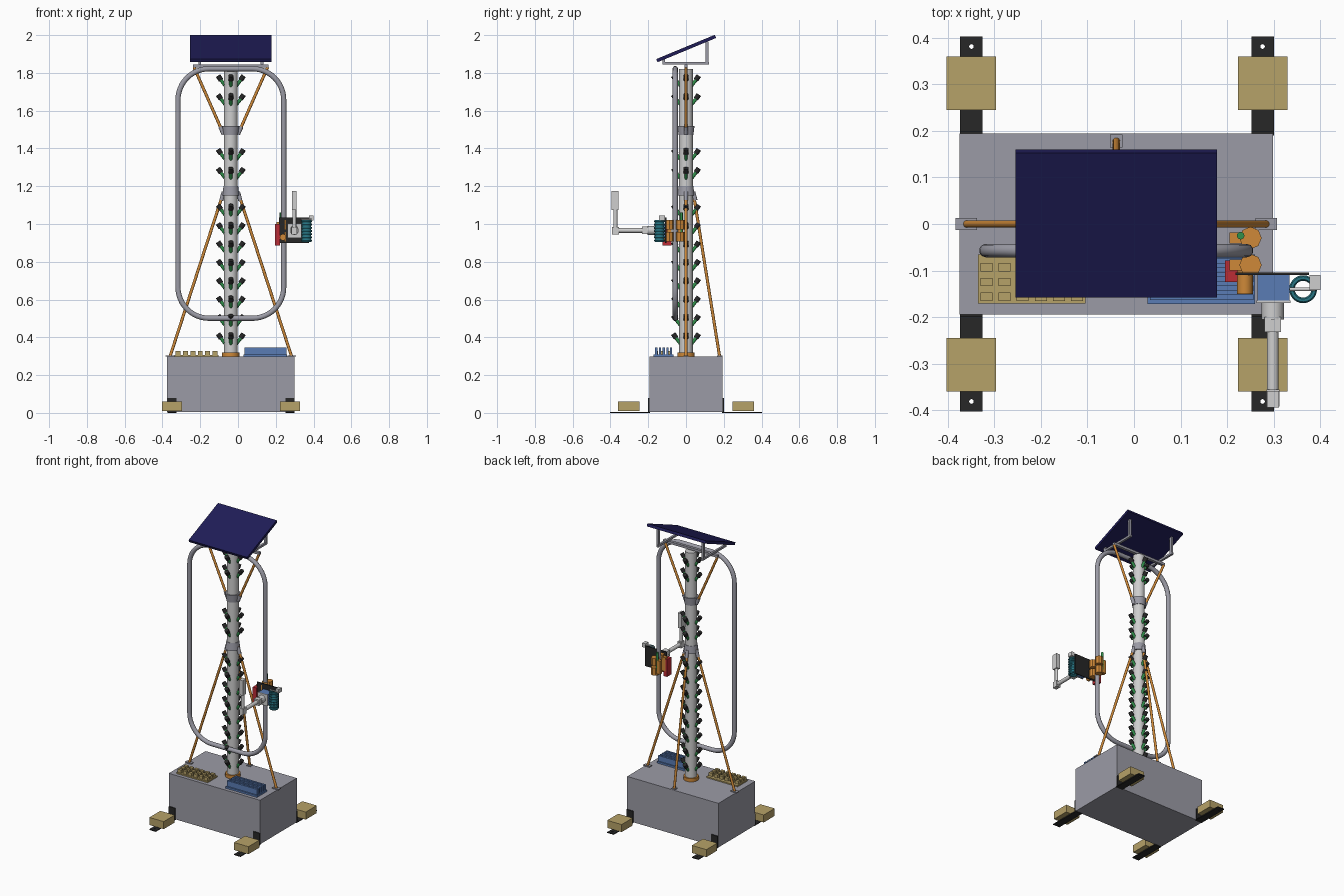
import bpy, bmesh
from math import sin, cos, pi, radians
from mathutils import Vector, Matrix

cube = bpy.data.objects.get("Cube")
if cube:
    bpy.data.objects.remove(cube, do_unlink=True)


def material(name, rgb):
    m = bpy.data.materials.new(name)
    m.use_nodes = True
    m.diffuse_color = (*rgb, 1)
    m.node_tree.nodes["Principled BSDF"].inputs["Base Color"].default_value = (*rgb, 1)
    return m


GREY = material("steel grey", (0.33, 0.33, 0.38))
LIGHT = material("light grey", (0.62, 0.62, 0.62))
ORANGE = material("orange", (0.62, 0.25, 0.04))
NAVY = material("navy", (0.014, 0.012, 0.095))
TAN = material("tan", (0.47, 0.36, 0.14))
BLUE = material("blue", (0.1, 0.2, 0.46))
TEAL = material("teal", (0.02, 0.18, 0.23))
RED = material("red", (0.5, 0.025, 0.035))
GREEN = material("green", (0.03, 0.28, 0.07))
BLACK = material("black", (0.02, 0.02, 0.02))


def finish(name, bm, mat, smooth=False):
    me = bpy.data.meshes.new(name)
    bm.to_mesh(me)
    bm.free()
    me.materials.append(mat)
    ob = bpy.data.objects.new(name, me)
    bpy.context.collection.objects.link(ob)
    if smooth:
        bpy.ops.object.select_all(action="DESELECT")
        ob.select_set(True)
        bpy.context.view_layer.objects.active = ob
        bpy.ops.object.shade_smooth_by_angle(angle=radians(40))
    return ob


def add_box(bm, x, y, z):
    """Box from (min, max) pairs."""
    size = Matrix.Diagonal((x[1] - x[0], y[1] - y[0], z[1] - z[0], 1))
    mid = Matrix.Translation((sum(x) / 2, sum(y) / 2, sum(z) / 2))
    bmesh.ops.create_cube(bm, size=1, matrix=mid @ size)


def box(name, mat, x, y, z):
    bm = bmesh.new()
    add_box(bm, x, y, z)
    return finish(name, bm, mat)


def add_rod(bm, a, b, r, r2=None, n=16):
    """Cylinder or cone between two points."""
    a, b = Vector(a), Vector(b)
    d = b - a
    mat = Matrix.Translation((a + b) / 2) @ d.to_track_quat("Z", "Y").to_matrix().to_4x4()
    bmesh.ops.create_cone(bm, cap_ends=True, segments=n, radius1=r,
                          radius2=r if r2 is None else r2, depth=d.length, matrix=mat)


def rod(name, mat, a, b, r, r2=None, n=16, smooth=True):
    bm = bmesh.new()
    add_rod(bm, a, b, r, r2, n)
    return finish(name, bm, mat, smooth)


def curve(name, mat, loops, dims, smooth=False, **settings):
    """Closed poly curve turned into a mesh."""
    cu = bpy.data.curves.new(name, "CURVE")
    cu.dimensions = dims
    for key, value in settings.items():
        setattr(cu, key, value)
    for pts in loops:
        sp = cu.splines.new("POLY")
        sp.points.add(len(pts) - 1)
        for p, co in zip(sp.points, pts):
            p.co = (*co, 1)
        sp.use_cyclic_u = True
    cu.materials.append(mat)
    ob = bpy.data.objects.new(name, cu)
    bpy.context.collection.objects.link(ob)
    bpy.ops.object.select_all(action="DESELECT")
    ob.select_set(True)
    bpy.context.view_layer.objects.active = ob
    bpy.ops.object.convert(target="MESH")
    if smooth:
        bpy.ops.object.shade_smooth_by_angle(angle=radians(40))
    return bpy.context.object


CX = -0.038   # column axis
TOP = 0.298   # top of the base

# Base tank
box("base_tank", GREY, (-0.375, 0.298), (-0.194, 0.194), (0.004, TOP))

# Outrigger feet: drilled plate, upright flange and ballast block
for sx, fx in (("right", -0.349), ("left", 0.276)):
    for sy, s in (("front", -1), ("back", 1)):
        tag = f"{sy}_{sx}"
        outline = [(fx + u * 0.024, s * v, 0.003) for u, v in ((-1, 0.19), (1, 0.19), (1, 0.402), (-1, 0.402))]
        hole = [(fx + 0.005 * cos(i * pi / 6), s * 0.381 + 0.005 * sin(i * pi / 6), 0.003) for i in range(12)]
        curve("foot_plate_" + tag, BLACK, [outline, hole], "2D", fill_mode="BOTH", extrude=0.003)
        box("foot_flange_" + tag, BLACK, (fx - 0.024, fx + 0.024),
            sorted((s * 0.193, s * 0.2)), (0.0, 0.08))
        box("ballast_" + tag, TAN, (fx - 0.053, fx + 0.053),
            sorted((s * 0.245, s * 0.36)), (0.01, 0.06))

# Column, flange and strut collars
rod("column", LIGHT, (CX, 0, TOP), (CX, 0, 1.82), 0.036, n=32)
rod("column_flange", ORANGE, (CX, 0, TOP), (CX, 0, 0.32), 0.046, n=32)
rod("lower_collar", GREY, (CX, 0, 1.15), (CX, 0, 1.2), 0.045, 0.039, 32)
rod("upper_collar", GREY, (CX, 0, 1.47), (CX, 0, 1.52), 0.039, 0.045, 32)

# Struts with foot pads and collar lugs
for name, dx, dy in (("right", -1, 0), ("left", 1, 0), ("back", 0, 1)):
    reach = 0.178 if dy else 0.322
    foot = (CX + dx * reach, dy * reach, TOP)
    head = (CX + dx * 0.038, dy * 0.038, 1.17)
    rod("lower_strut_" + name, ORANGE, foot, head, 0.008)
    px, py = (0.013, 0.014) if dy else (0.023, 0.013)
    box("strut_pad_" + name, GREY, (foot[0] - px, foot[0] + px),
        (foot[1] - py, foot[1] + py), (TOP, TOP + 0.006))
    rod("lower_lug_" + name, GREY, (CX + dx * 0.05, dy * 0.05, 1.125), head, 0.011)
    if dx:
        base = (CX + dx * 0.038, 0, 1.475)
        rod("upper_strut_" + name, ORANGE, base, (CX + dx * 0.195, 0, 1.83), 0.008)
        rod("upper_lug_" + name, GREY, base, (CX + dx * 0.056, 0, 1.515), 0.011)

# Planting sockets: angled green stubs with black cups
stubs, cups = bmesh.new(), bmesh.new()
rows = [1.735, 1.635, 1.345, 1.245] + [1.05 - 0.0973 * i for i in range(8)]
for z in rows:
    for k in range(4):
        d = Vector((sin(k * pi / 2), -cos(k * pi / 2), 0))
        at = lambda r, h: Vector((CX, 0, z + h)) + d * r
        add_rod(stubs, at(0.028, -0.005), at(0.058, 0.034), 0.009, n=12)
        add_rod(cups, at(0.052, 0.027), at(0.068, 0.05), 0.0135, n=12)
finish("planting_stubs", stubs, GREEN, True)
finish("planting_cups", cups, BLACK, True)

# Rounded guide rail loop
RY, W, Z0, Z1, R = -0.057, 0.28, 0.501, 1.822, 0.165
path = []
for q, (cx, cz) in enumerate(((CX + W - R, Z1 - R), (CX - W + R, Z1 - R),
                              (CX - W + R, Z0 + R), (CX + W - R, Z0 + R))):
    for i in range(13):
        a = (q + i / 12) * pi / 2
        path.append((cx + R * cos(a), RY, cz + R * sin(a)))
curve("guide_rail", GREY, [path], "3D", True, bevel_depth=0.0145, bevel_resolution=3)

# Solar panel and its frame
panel = box("solar_panel", NAVY, (-0.216, 0.216), (-0.168, 0.168), (-0.009, 0.009))
panel.location = (CX, 0.001, 1.929)
panel.rotation_euler.x = radians(22.5)
box("panel_crossbar", GREY, (CX - 0.2, CX + 0.2), (-0.009, 0.009), (1.828, 1.844))
for side, s in (("right", -1), ("left", 1)):
    x = (CX + s * 0.165 - 0.007, CX + s * 0.165 + 0.007)
    bm = bmesh.new()
    add_box(bm, x, (-0.125, 0.122), (1.844, 1.858))
    add_box(bm, x, (0.102, 0.118), (1.85, 1.967))
    add_box(bm, x, (-0.125, -0.111), (1.85, 1.876))
    finish("panel_bracket_" + side, bm, GREY)

# Seed tray with raised cells
bm = bmesh.new()
add_box(bm, (-0.335, -0.104), (-0.171, -0.066), (TOP, 0.306))
for i in range(6):
    for j in range(3):
        x, y = -0.317 + 0.039 * i, -0.093 - 0.0315 * j
        add_box(bm, (x - 0.013, x + 0.013), (y - 0.009, y + 0.009), (0.305, 0.327))
finish("seed_tray", bm, TAN)

# Finned rack
bm = bmesh.new()
add_box(bm, (0.029, 0.26), (-0.172, -0.066), (TOP, 0.31))
for j in range(5):
    y = -0.157 + 0.0195 * j
    add_box(bm, (0.034, 0.256), (y - 0.006, y + 0.006), (0.309, 0.347))
finish("finned_rack", bm, BLUE)

# Carriage clamped on the rail
for name, y in (("back", -0.03), ("front", -0.088)):
    bm = bmesh.new()
    for z in (0.908, 0.972):
        add_rod(bm, (0.25, y, z), (0.25, y, z + 0.05), 0.024, n=8)
    add_box(bm, (0.205, 0.235), (y - 0.012, y + 0.012), (0.92, 1.01))
    finish("carriage_clamp_" + name, bm, ORANGE)
rod("drive_motor", ORANGE, (0.238, -0.09, 0.93), (0.238, -0.15, 0.93), 0.017)
rod("drive_pin", GREEN, (0.229, -0.025, 0.94), (0.229, -0.025, 1.06), 0.008)
box("drive_battery", RED, (0.195, 0.222), (-0.124, -0.078), (0.885, 1.0))
box("carriage_plate", BLACK, (0.218, 0.376), (-0.11, -0.104), (0.9, 1.035))
box("controller_box", BLUE, (0.265, 0.334), (-0.164, -0.109), (0.928, 1.0))
box("arm_mount", LIGHT, (0.263, 0.336), (-0.17, -0.164), (0.926, 1.002))

# Coiled hose and nozzle
bm = bmesh.new()
add_rod(bm, (0.363, -0.14, 0.906), (0.363, -0.14, 1.02), 0.024, n=24)
bmesh.ops.delete(bm, geom=[f for f in bm.faces if abs(f.normal.z) > 0.5], context="FACES_ONLY")
finish("hose_core", bm, TEAL, True)
for i in range(7):
    ring = [(0.363 + 0.024 * cos(k * pi / 12), -0.14 + 0.024 * sin(k * pi / 12), 0.912 + 0.017 * i)
            for k in range(24)]
    curve(f"hose_coil_{i}", TEAL, [ring], "3D", True, bevel_depth=0.006, bevel_resolution=1)
rod("nozzle_pipe", LIGHT, (0.334, -0.14, 1.025), (0.39, -0.14, 1.025), 0.004)
box("nozzle", LIGHT, (0.377, 0.4), (-0.142, -0.11), (1.018, 1.045))

# Robot arm: horizontal links, elbow, raised forearm
AX, AZ = 0.298, 0.966
rod("arm_shoulder", LIGHT, (AX, -0.168, AZ), (AX, -0.205, AZ), 0.024)
rod("arm_upper_link", LIGHT, (AX, -0.2, AZ), (AX, -0.375, AZ), 0.0125)
box("arm_joint", LIGHT, (AX - 0.018, AX + 0.018), (-0.232, -0.2), (AZ - 0.02, AZ + 0.02))
box("arm_elbow", LIGHT, (AX - 0.014, AX + 0.014), (-0.392, -0.355), (0.945, 0.985))
rod("arm_forearm", LIGHT, (AX, -0.374, 0.96), (AX, -0.374, 1.09), 0.0105)
box("arm_gripper", LIGHT, (AX - 0.013, AX + 0.013), (-0.394, -0.358), (1.075, 1.175))
